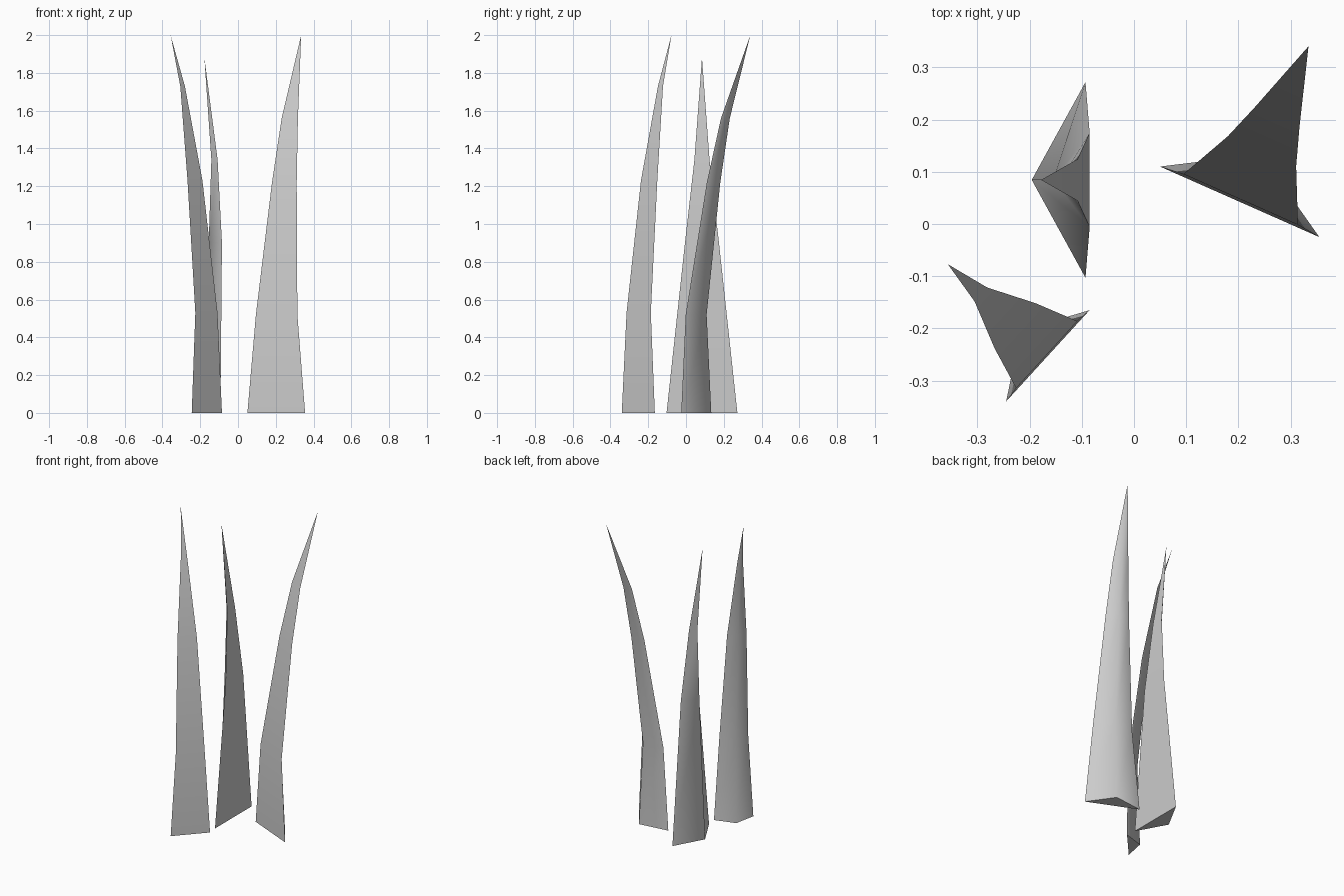
import bpy, bmesh, math
from mathutils import Vector

if "Cube" in bpy.data.objects:
    bpy.data.objects.remove(bpy.data.objects["Cube"])


def blade(name, left, right, rows, tip):
    """Three-sided tapering blade; rows are (z, lean, width, ridge depth), tip is (z, lean)."""
    left, right = Vector((*left, 0)), Vector((*right, 0))
    mid = (left + right) / 2
    side = (right - left).normalized()
    out = Vector((-side.y, side.x, 0))      # direction the blade leans
    bm = bmesh.new()
    rings = []
    for z, lean, width, depth in rows:
        c = mid + out * lean + Vector((0, 0, z))
        pts = (c - side * width / 2, c + side * width / 2, c + out * depth)
        rings.append([bm.verts.new(p) for p in pts])
    # Sides
    for a, b in zip(rings, rings[1:]):
        for i in range(3):
            j = (i + 1) % 3
            bm.faces.new((a[i], a[j], b[j], b[i]))
    # Pointed tip and closed base
    top = bm.verts.new(mid + out * tip[1] + Vector((0, 0, tip[0])))
    for i in range(3):
        bm.faces.new((rings[-1][i], rings[-1][(i + 1) % 3], top))
    bm.faces.new(rings[0][::-1])
    bmesh.ops.recalc_face_normals(bm, faces=bm.faces)
    mesh = bpy.data.meshes.new(name)
    bm.to_mesh(mesh)
    bm.free()
    ob = bpy.data.objects.new(name, mesh)
    bpy.context.collection.objects.link(ob)
    # Soft outer ridge, crisp side edges
    bpy.ops.object.select_all(action='DESELECT')
    ob.select_set(True)
    bpy.context.view_layer.objects.active = ob
    bpy.ops.object.shade_smooth_by_angle(angle=math.radians(75))


# Large right blade
blade("grass_blade_right", (0.05, 0.11), (0.355, -0.025),
      [(0, 0, 0.334, 0.1), (0.52, 0.005, 0.24, 0.068),
       (1.22, 0.106, 0.143, 0.046), (1.56, 0.177, 0.094, 0.03)], (2.0, 0.326))

# Short rear blade, leaning left
blade("grass_blade_back", (-0.093, -0.103), (-0.093, 0.272),
      [(0, 0, 0.375, 0.103), (0.9, -0.008, 0.18, 0.07),
       (1.34, 0.015, 0.08, 0.033)], (1.88, 0.085))

# Thin front-left blade
blade("grass_blade_front", (-0.245, -0.34), (-0.085, -0.165),
      [(0, 0, 0.237, 0.071), (0.53, 0.003, 0.174, 0.053),
       (1.23, 0.085, 0.117, 0.036), (1.73, 0.174, 0.036, 0.012)], (2.0, 0.26))
